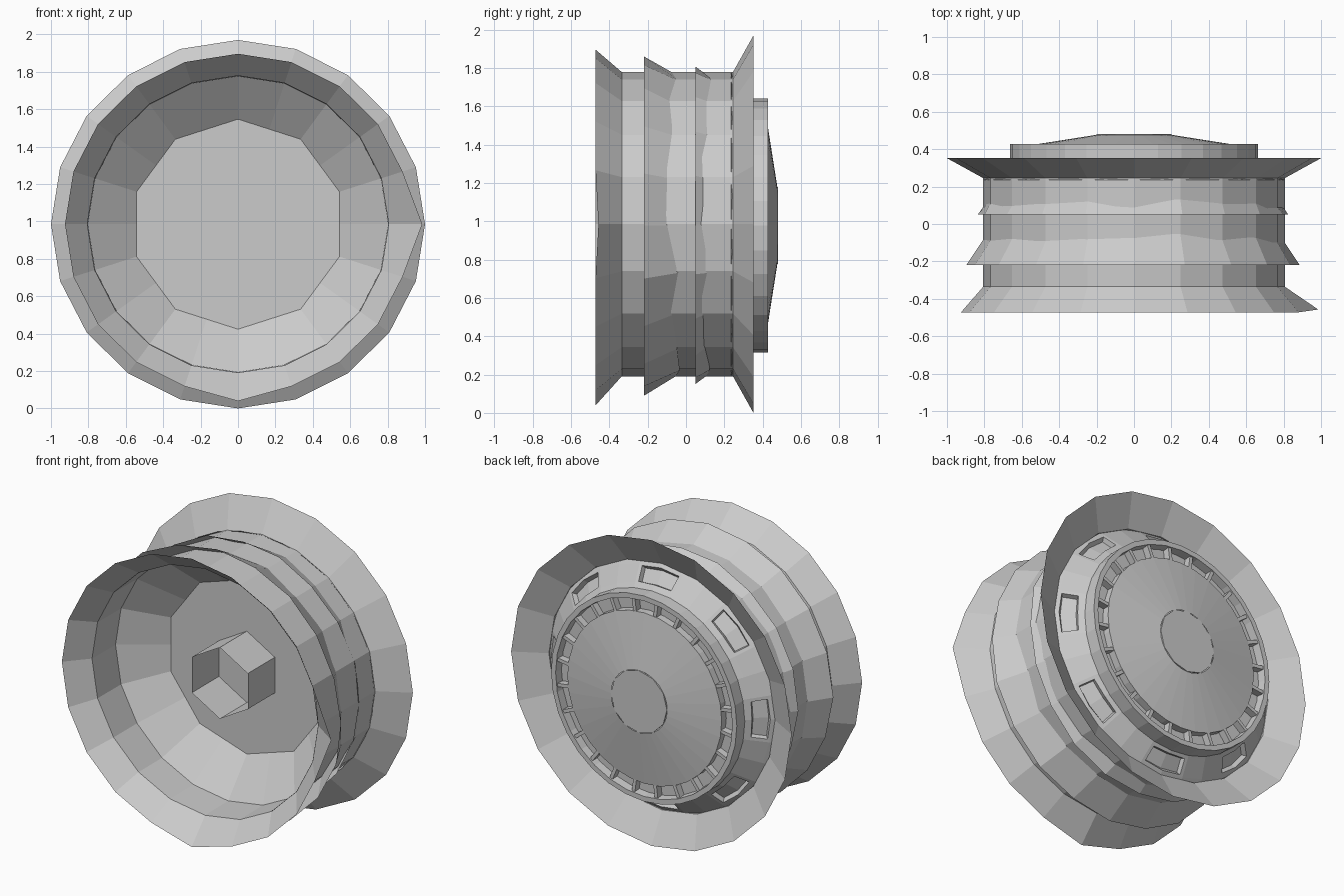
import bpy, bmesh, math, random
from mathutils import Matrix, Vector

random.seed(4)
if "Cube" in bpy.data.objects:
    bpy.data.objects.remove(bpy.data.objects["Cube"], do_unlink=True)

CENTRE = 0.985
HUB_CENTRE = 0.978
grey = bpy.data.materials.new("plain_grey")
grey.use_nodes = True
grey.diffuse_color = (0.6, 0.6, 0.6, 1)
grey.node_tree.nodes["Principled BSDF"].inputs["Base Color"].default_value = (0.6, 0.6, 0.6, 1)


def finish(name, bm, height=CENTRE):
    """Turn a bmesh built around the axle into an object at wheel height."""
    mesh = bpy.data.meshes.new(name)
    bm.to_mesh(mesh)
    bm.free()
    mesh.materials.append(grey)
    obj = bpy.data.objects.new(name, mesh)
    obj.location.z = height
    bpy.context.collection.objects.link(obj)


def lathe(profile, sides, cap=False, tweak=None, squash=1.0):
    """Sweep (radius, y) points round the axle; tweak(ring, side) gives offsets."""
    bm = bmesh.new()
    rings = []
    for i, (r, y) in enumerate(profile):
        ring = []
        for k in range(sides):
            dr, dy = tweak(i, k) if tweak else (0, 0)
            a = math.tau * k / sides
            ring.append(bm.verts.new(((r + dr) * math.sin(a), y + dy,
                                      (r + dr) * math.cos(a) * squash)))
        rings.append(ring)
    bands = []
    for lower, upper in zip(rings, rings[1:]):
        bands.append([bm.faces.new((lower[k], lower[(k + 1) % sides],
                                    upper[(k + 1) % sides], upper[k]))
                      for k in range(sides)])
    if cap:
        bm.faces.new(rings[-1])
    return bm, bands


# Barrel with a flared flange at each end; the front lip bulges in two places
def lip_bulge(ring, side):
    bulge = {5: (0.06, 0.015), 10: (0.035, 0)}
    return bulge.get(side, (0, 0)) if ring == 0 else (0, 0)


bm, _ = lathe([(0.925, -0.472), (0.806, -0.335), (0.806, 0.245), (1.0, 0.352)],
              20, tweak=lip_bulge, squash=0.985)
finish("barrel_and_flanges", bm)


# Front dish: a deep well, a sloping wall and a ten-sided floor
def floor_sides(ring, side):
    return (0.57 * (math.cos(math.pi / 10) - 1), 0) if ring == 2 and side % 2 else (0, 0)


bm, _ = lathe([(0.805, -0.335), (0.803, -0.1), (0.57, 0.09)], 20, True,
              floor_sides, 0.985)
bmesh.ops.recalc_face_normals(bm, faces=bm.faces)
bmesh.ops.reverse_faces(bm, faces=bm.faces)
finish("front_dish", bm)

# Open hexagonal socket standing on the dish floor
bm, _ = lathe([(0.23, -0.185), (0.23, 0.09)], 6)
finish("hex_socket", bm)


# Two uneven tapered collars that sink into the barrel
def ragged(ring, side):
    spread = 0.025 if ring else 0.01
    return random.uniform(-0.01, 0.01), random.uniform(-spread, spread) if ring else 0


for name, radius, y0, y1 in (("front_collar", 0.888, -0.22, -0.05),
                             ("rear_collar", 0.832, 0.05, 0.13)):
    bm, _ = lathe([(radius, y0), (0.787, y1)], 20, tweak=ragged)
    finish(name, bm, HUB_CENTRE)

# Rear cone with eight sunken slots, each with pinched corners
bm, bands = lathe([(0.806, 0.235), (0.785, 0.252), (0.69, 0.325), (0.645, 0.36)], 32,
                  squash=0.985)
bmesh.ops.recalc_face_normals(bm, faces=bm.faces)
for f in bm.faces:
    if f.normal.y < 0:
        f.normal_flip()
for k in range(8):
    pair = [bands[1][4 * k], bands[1][4 * k - 1]]
    bmesh.ops.inset_region(bm, faces=pair, thickness=0.006, depth=0)
    middle = (pair[0].calc_center_median() + pair[1].calc_center_median()) / 2
    for face, other in (pair, pair[::-1]):
        for v in face.verts:
            if v not in other.verts:
                v.co = v.co.lerp(middle, 0.12)
    bmesh.ops.inset_region(bm, faces=pair, thickness=0.008, depth=-0.03)
finish("slotted_rear_cone", bm)

# Hub rim, its recessed groove and the shallow domed cover
bm, _ = lathe([(0.662, 0.33), (0.662, 0.428), (0.63, 0.428), (0.625, 0.375),
               (0.55, 0.375), (0.55, 0.422)], 32)
finish("hub_rim_and_groove", bm, HUB_CENTRE)
bm, _ = lathe([(0.55, 0.422), (0.2, 0.477)], 32)
finish("hub_cover", bm, HUB_CENTRE)
bm, _ = lathe([(0.2, 0.47), (0.2, 0.48)], 12, True)
finish("centre_cap", bm, HUB_CENTRE)

# Ring of small radial teeth in the groove
TEETH = 24
bm = bmesh.new()
for k in range(TEETH):
    place = (Matrix.Rotation(math.tau * (k + 0.5) / TEETH, 4, 'Y')
             @ Matrix.Translation(Vector((0, 0.396, 0.588)))
             @ Matrix.Diagonal((0.022, 0.046, 0.08, 1)))
    bmesh.ops.create_cube(bm, size=1, matrix=place)
finish("groove_teeth", bm, HUB_CENTRE)
